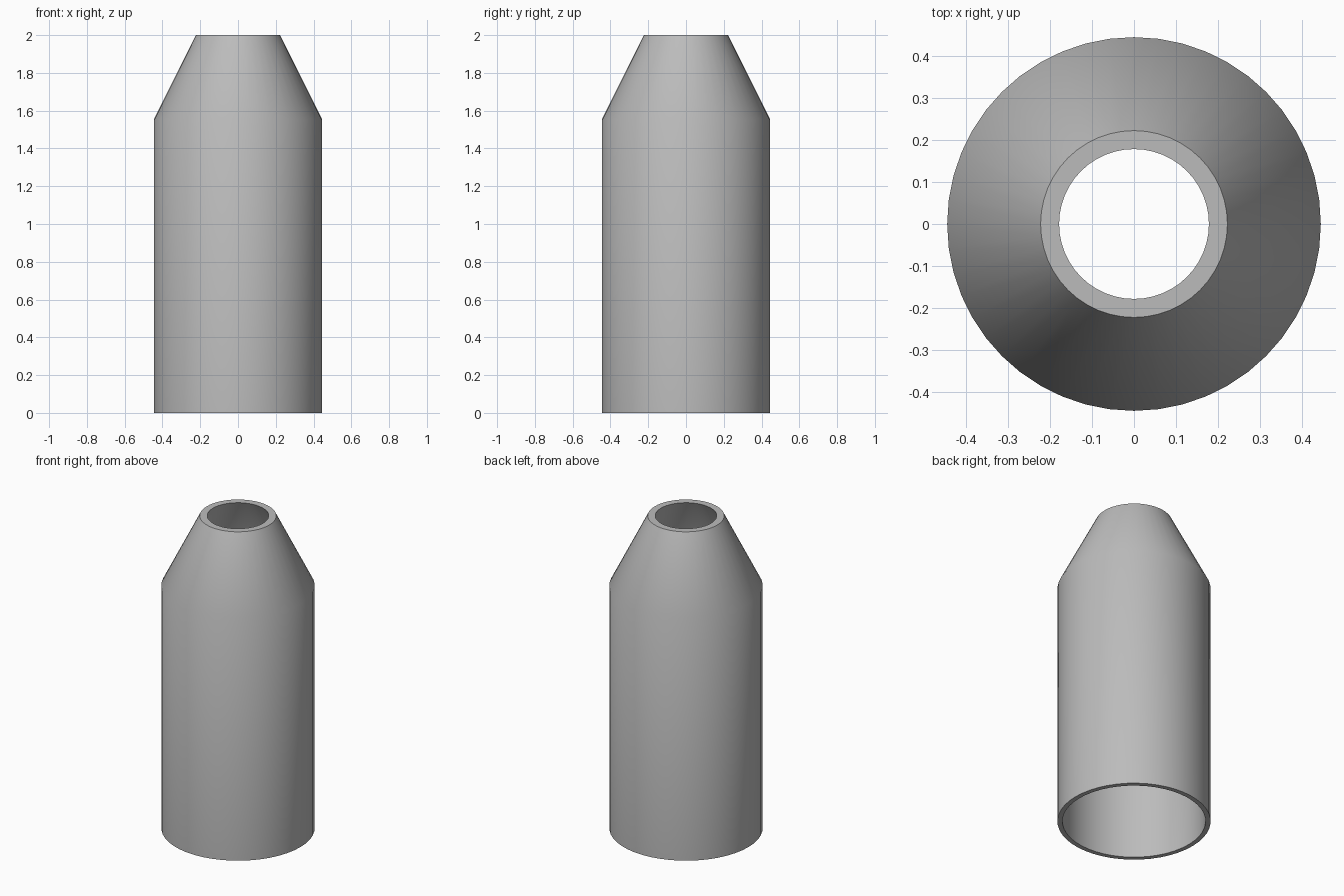
import bpy, bmesh, math

if "Cube" in bpy.data.objects:
    bpy.data.objects.remove(bpy.data.objects["Cube"])

SIDES = 48

# Wall section as (radius, height): outside going up, then inside going down
PROFILE = [(0.444, 0.0), (0.444, 1.556), (0.222, 2.0),
           (0.178, 2.0), (0.415, 1.54), (0.415, 0.0)]

grey = bpy.data.materials.new("plain grey")
grey.diffuse_color = (0.5, 0.5, 0.5, 1)
grey.use_nodes = True
grey.node_tree.nodes["Principled BSDF"].inputs["Base Color"].default_value = grey.diffuse_color

# Hollow sleeve: one ring of vertices per profile point, bridged in a loop
bm = bmesh.new()
rings = []
for radius, z in PROFILE:
    rings.append([bm.verts.new((radius * math.cos(a), radius * math.sin(a), z))
                  for a in (2 * math.pi * i / SIDES for i in range(SIDES))])
for k, low in enumerate(rings):
    high = rings[(k + 1) % len(rings)]
    for i in range(SIDES):
        j = (i + 1) % SIDES
        bm.faces.new((low[i], low[j], high[j], high[i]))
bmesh.ops.recalc_face_normals(bm, faces=bm.faces)

mesh = bpy.data.meshes.new("tapered_sleeve")
bm.to_mesh(mesh)
bm.free()
mesh.materials.append(grey)
sleeve = bpy.data.objects.new("tapered_sleeve", mesh)
bpy.context.collection.objects.link(sleeve)

# Smooth walls with crisp rims
bpy.context.view_layer.objects.active = sleeve
sleeve.select_set(True)
bpy.ops.object.shade_smooth_by_angle(angle=math.radians(40))
